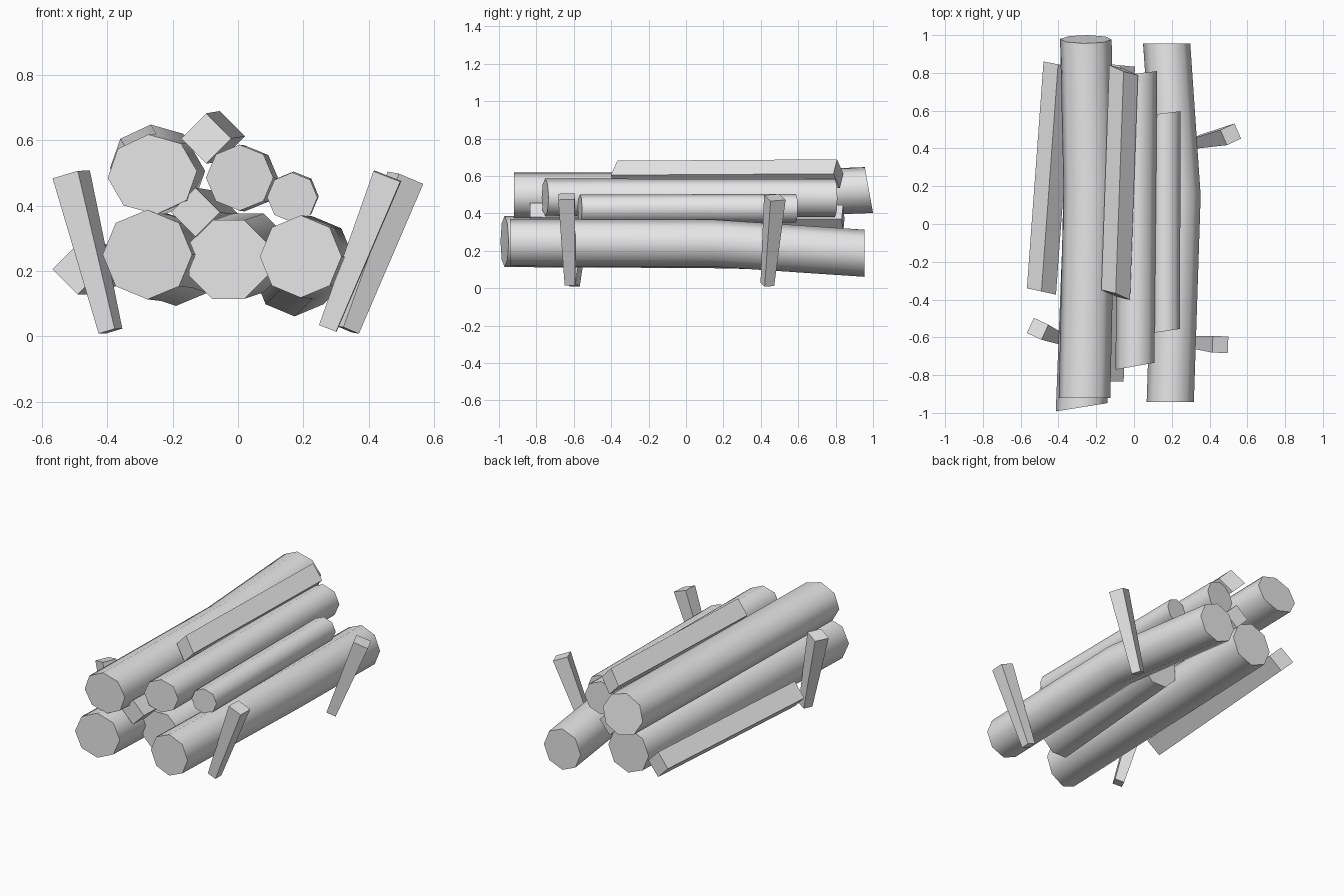
import bpy, bmesh, math
from mathutils import Vector, Matrix

cube = bpy.data.objects.get("Cube")
if cube:
    bpy.data.objects.remove(cube, do_unlink=True)

GREY = (0.8, 0.8, 0.8, 1.0)
mat = bpy.data.materials.new("light_grey")
mat.use_nodes = True
mat.diffuse_color = GREY
mat.node_tree.nodes["Principled BSDF"].inputs["Base Color"].default_value = GREY


def skin(name, rings, smooth=False):
    """Join rings of points into a closed solid."""
    bm = bmesh.new()
    loops = [[bm.verts.new(p) for p in ring] for ring in rings]
    n = len(loops[0])
    for a, b in zip(loops, loops[1:]):
        for i in range(n):
            j = (i + 1) % n
            bm.faces.new((a[i], a[j], b[j], b[i]))
    bm.faces.new(loops[0])
    bm.faces.new(loops[-1])
    bmesh.ops.recalc_face_normals(bm, faces=bm.faces)
    mesh = bpy.data.meshes.new(name)
    bm.to_mesh(mesh)
    bm.free()
    mesh.materials.append(mat)
    ob = bpy.data.objects.new(name, mesh)
    bpy.context.collection.objects.link(ob)
    if smooth:
        bpy.ops.object.select_all(action='DESELECT')
        ob.select_set(True)
        bpy.context.view_layer.objects.active = ob
        bpy.ops.object.shade_smooth_by_angle(angle=math.radians(60))
    return ob


def timber(name, path, rx, rz, sides=8, turn=0, front=(0, 0), back=(0, 0)):
    """Prism lying along y; front and back are the cap slopes in x and z."""
    rings = []
    for k, centre in enumerate(path):
        sx, sz = front if k == 0 else back if k == len(path) - 1 else (0, 0)
        ring = []
        for i in range(sides):
            t = math.tau * i / sides + math.radians(turn)
            dx, dz = rx * math.cos(t), rz * math.sin(t)
            ring.append(Vector(centre) + Vector((dx, sx * dx + sz * dz, dz)))
        rings.append(ring)
    return skin(name, rings, smooth=sides > 4)


def stake(name, base, top, turn, base_w=0.056, top_w=0.088):
    """Leaning square stake, wider at the top."""
    base, top = Vector(base), Vector(top)
    lean = Vector((0, 0, 1)).rotation_difference(top - base).to_matrix()
    spin = lean @ Matrix.Rotation(math.radians(turn), 3, 'Z')
    corners = ((-1, -1), (1, -1), (1, 1), (-1, 1))
    return skin(name, [[c + spin @ Vector((x * w / 2, y * w / 2, 0)) for x, y in corners]
                       for c, w in ((base, base_w), (top, top_w))])


# Round logs
timber("lower_right_log", [(-0.277, -0.97, 0.25), (-0.235, 0.1, 0.245), (-0.19, 0.83, 0.23)],
       0.137, 0.137, front=(0.16, 0))
timber("upper_right_log", [(-0.262, -0.92, 0.495), (-0.237, 0.2, 0.495), (-0.255, 0.978, 0.525)],
       0.137, 0.123, turn=5, back=(0, -0.18))
timber("lower_left_log", [(0.192, -0.942, 0.244), (0.228, 0.15, 0.241), (0.173, 0.955, 0.187)],
       0.125, 0.126)
timber("lower_middle_log", [(-0.03, -0.71, 0.235), (0.03, 0.26, 0.255)], 0.13, 0.13, turn=22.5)
timber("upper_middle_log", [(0.005, -0.753, 0.485), (0.02, 0.797, 0.483)],
       0.103, 0.101, front=(0.18, 0), back=(0.12, 0))
timber("upper_left_log", [(0.166, -0.567, 0.425), (0.17, 0.588, 0.428)],
       0.077, 0.076, front=(0.15, 0), back=(0.12, 0))

# Square beams resting on their edges
timber("top_beam", [(-0.097, -0.375, 0.605), (-0.055, 0.815, 0.612)],
       0.076, 0.077, sides=4, front=(-0.35, 0.1), back=(-0.35, -0.1))
timber("middle_beam", [(-0.13, -0.835, 0.38), (-0.07, 0.84, 0.37)],
       0.075, 0.075, sides=4, back=(-0.1, 0))
timber("side_beam", [(-0.49, -0.357, 0.205), (-0.402, 0.845, 0.205)],
       0.077, 0.077, sides=4, front=(-0.22, 0), back=(-0.2, 0))

# Stakes holding the pile
stake("right_stake", (-0.39, -0.605, 0.016), (-0.51, -0.555, 0.495), -25)
stake("left_front_stake", (0.275, -0.62, 0.025), (0.457, -0.638, 0.49), -2)
stake("left_back_stake", (0.335, 0.435, 0.02), (0.512, 0.475, 0.485), 24)
